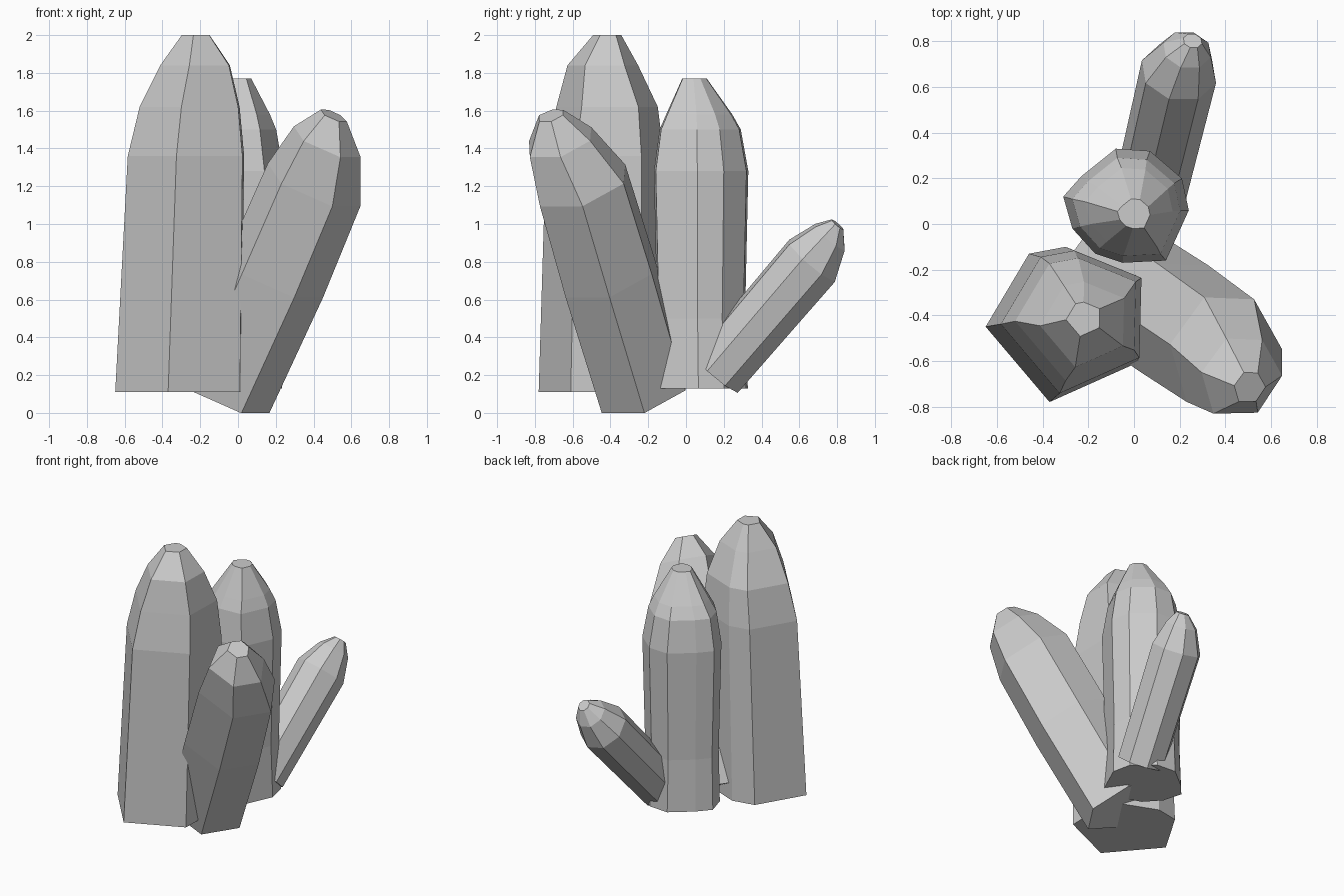
import bpy
from math import cos, sin, radians
from mathutils import Vector

if "Cube" in bpy.data.objects:
    bpy.data.objects.remove(bpy.data.objects["Cube"])


def polygon(sides, radius, phase=0):
    return [(radius * cos(radians(phase + 360 * i / sides)),
             radius * sin(radians(phase + 360 * i / sides))) for i in range(sides)]


def crystal(name, origin, direction, profile, rings):
    """Loft a profile along an axis; each ring is (distance, scale, shift_u, shift_v)."""
    o, d = Vector(origin), Vector(direction).normalized()
    u = Vector((d.z, 0, -d.x)).normalized()
    v = d.cross(u)
    n = len(profile)
    verts = [o + d * t + u * (cu + s * a) + v * (cv + s * b)
             for t, s, cu, cv in rings for a, b in profile]
    faces = [tuple(reversed(range(n)))]
    for r in range(len(rings) - 1):
        for i in range(n):
            j = (i + 1) % n
            faces.append((r * n + i, r * n + j, (r + 1) * n + j, (r + 1) * n + i))
    faces.append(tuple(range((len(rings) - 1) * n, len(rings) * n)))
    mesh = bpy.data.meshes.new(name)
    mesh.from_pydata(verts, [], faces)
    mesh.update()
    obj = bpy.data.objects.new(name, mesh)
    bpy.context.collection.objects.link(obj)
    return obj


# Tall upright crystal
crystal("tall_crystal", (-.32, -.43, 0), (0, 0, 1),
        [(-.33, -.02), (-.05, -.35), (.33, -.18), (.34, .2), (.02, .33), (-.14, .30)],
        [(.11, 1, 0, 0), (1.36, .92, .04, .01), (1.62, .79, .06, .02),
         (1.84, .55, .09, -.005), (2.0, .22, .095, .015)])

# Upright crystal in the middle
crystal("middle_crystal", (-.03, .08, 0), (0, 0, 1),
        [(.27, -.02), (.24, .12), (.1, .24), (-.05, .25), (-.2, .13),
         (-.28, .04), (-.24, -.1), (-.14, -.21), (-.02, -.25), (.17, -.24)],
        [(.13, .97, 0, .005), (.5, .93, 0, 0), (1.28, 1, 0, 0),
         (1.5, .86, 0, -.005), (1.58, .7, .01, -.01), (1.77, .26, .03, -.035)])

# Crystal leaning to the front right
crystal("leaning_crystal", (-.08, -.22, .11), (.45, -.30, 1),
        [(.27, 0), (.11, .225), (-.13, .234), (-.27, .02), (-.16, -.24), (.135, -.234)],
        [(0, 1, 0, 0), (.7, 1.03, 0, 0), (1.24, 1, -.01, 0),
         (1.5, .72, -.04, -.05), (1.65, .28, -.065, -.06)])

# Small crystal leaning to the back
crystal("small_crystal", (.07, .14, .19), (.13, .54, .63), polygon(8, .17, 22.5),
        [(.03, .95, 0, 0), (.82, 1, 0, 0), (.98, .64, .01, -.01), (1.06, .25, .02, -.025)])
